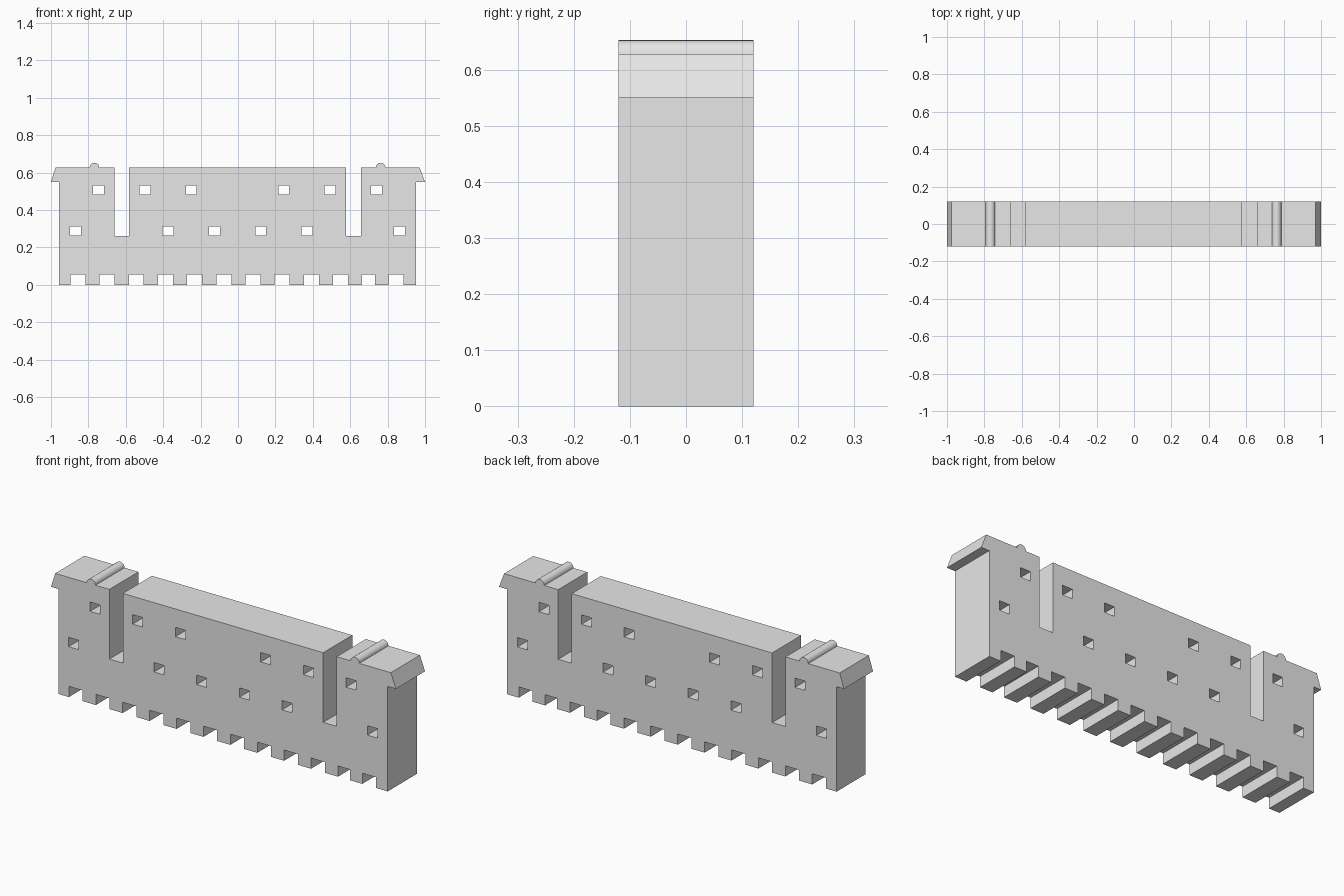
import bpy, bmesh, math

if "Cube" in bpy.data.objects:
    bpy.data.objects.remove(bpy.data.objects["Cube"], do_unlink=True)

HALF_DEPTH = 0.1205
MID = -0.0025      # the body sits a hair off centre
TOP, EAVE, SLOT_FLOOR, NOTCH = 0.627, 0.55, 0.262, 0.056

grey = bpy.data.materials.new("plain grey")
grey.use_nodes = True
grey.diffuse_color = (0.8, 0.8, 0.8, 1)
grey.node_tree.nodes["Principled BSDF"].inputs["Base Color"].default_value = (0.8, 0.8, 0.8, 1)


def extrude_profile(name, loops):
    """Fill closed x/z loops (first is the outline, others are holes) and extrude along y."""
    curve = bpy.data.curves.new(name + "_profile", "CURVE")
    curve.dimensions = "2D"
    curve.fill_mode = "BOTH"
    curve.extrude = HALF_DEPTH
    for loop in loops:
        spline = curve.splines.new("POLY")
        spline.points.add(len(loop) - 1)
        for point, (x, z) in zip(spline.points, loop):
            point.co = (x, z, 0, 1)
        spline.use_cyclic_u = True
        spline.use_smooth = False
    helper = bpy.data.objects.new(name + "_helper", curve)
    bpy.context.collection.objects.link(helper)
    bpy.context.view_layer.update()
    evaluated = helper.evaluated_get(bpy.context.evaluated_depsgraph_get())
    mesh = bpy.data.meshes.new_from_object(evaluated)
    bpy.data.objects.remove(helper, do_unlink=True)

    # Stand the profile upright and weld the caps to the sides
    bm = bmesh.new()
    bm.from_mesh(mesh)
    for v in bm.verts:
        v.co = (v.co.x, -v.co.z, v.co.y)
    bmesh.ops.remove_doubles(bm, verts=bm.verts, dist=0.0001)
    bmesh.ops.recalc_face_normals(bm, faces=bm.faces)
    for f in bm.faces:
        f.smooth = False
    bm.to_mesh(mesh)
    bm.free()
    mesh.name = name
    mesh.materials.clear()
    mesh.materials.append(grey)
    obj = bpy.data.objects.new(name, mesh)
    bpy.context.collection.objects.link(obj)
    return obj


def rectangle(x, z, w, h):
    return [(x - w / 2, z - h / 2), (x + w / 2, z - h / 2),
            (x + w / 2, z + h / 2), (x - w / 2, z + h / 2)]


# Right half of the top: slot, roof and overhanging eave, from the middle outwards
half = [(0.581, TOP), (0.581, SLOT_FLOOR), (0.659, SLOT_FLOOR), (0.659, TOP),
        (0.973, TOP), (1.0, EAVE), (0.955, EAVE), (0.955, 0)]


def side(s):
    return [(s if x == 1.0 else MID + s * x, z) for x, z in half]


# Notched foot, left to right
notches = [(-0.896 + 0.156 * i, -0.816 + 0.156 * i) for i in range(10)]
notches += [(0.664, 0.733), (0.805, 0.885)]
foot = []
for a, b in notches:
    foot += [(a, 0), (a, NOTCH), (b, NOTCH), (b, 0)]

outline = side(-1) + foot + side(1)[::-1]

# Two staggered rows of windows
windows = []
for s in (-1, 1):
    windows += [rectangle(MID + s * k * 0.2475, 0.506, 0.058, 0.049) for k in (1, 2, 3)]
    windows += [rectangle(MID + s * k * 0.2475, 0.288, 0.058, 0.049) for k in (0.5, 1.5, 3.5)]

extrude_profile("wall_with_eaves", [outline] + windows)

# Rounded beads across each end roof
for label, s in (("left", 1), ("right", -1)):
    arc = [(MID + s * 0.765 + 0.0255 * math.cos(math.pi * i / 12),
            TOP + 0.0255 * math.sin(math.pi * i / 12)) for i in range(13)]
    bead = extrude_profile(label + "_roof_bead", [arc])
    bpy.ops.object.select_all(action="DESELECT")
    bead.select_set(True)
    bpy.context.view_layer.objects.active = bead
    bpy.ops.object.shade_smooth_by_angle(angle=math.radians(30))
